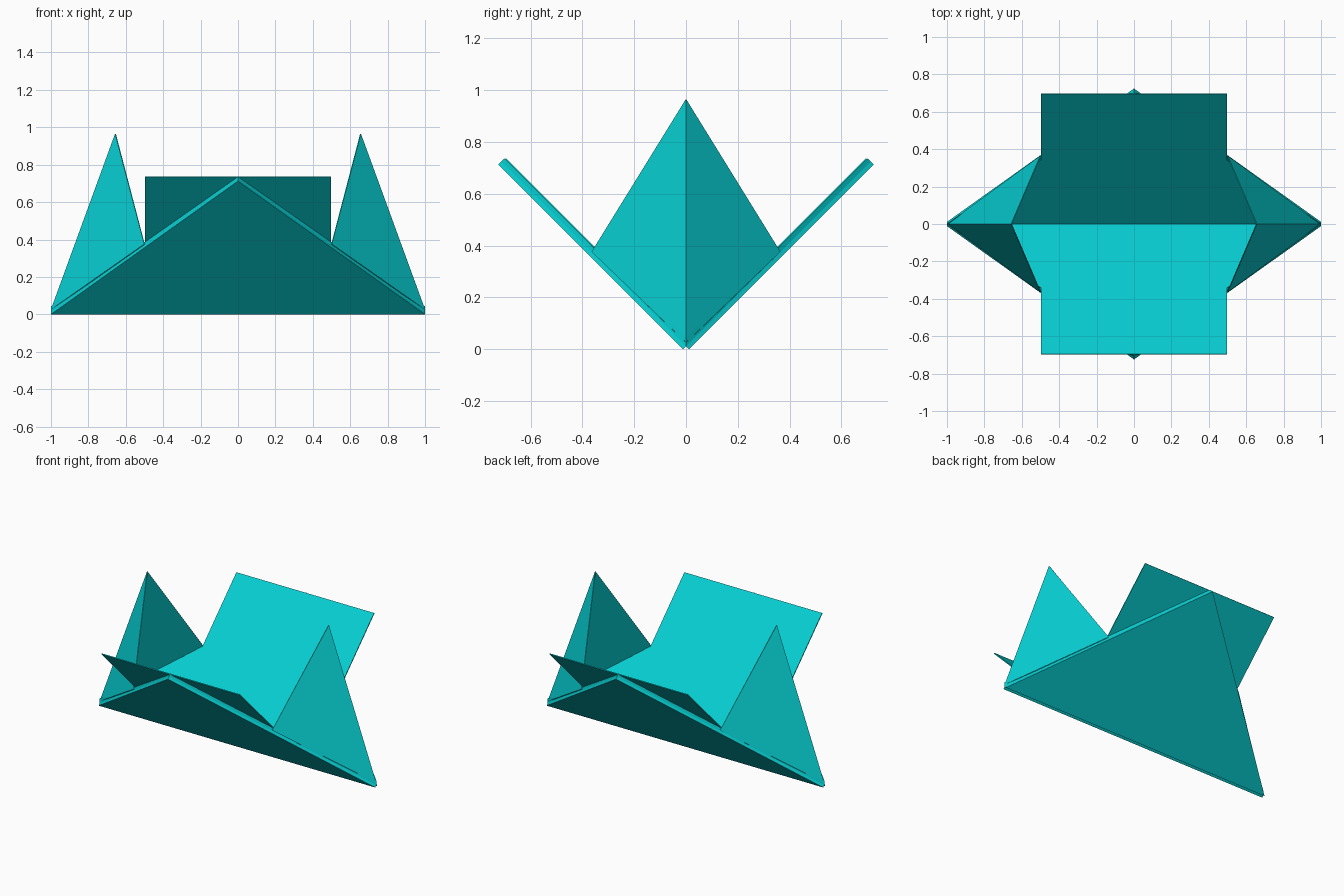
import bpy, bmesh, math
from mathutils import Vector

cube = bpy.data.objects.get("Cube")
if cube:
    bpy.data.objects.remove(cube, do_unlink=True)

# One turquoise paper colour
paper = bpy.data.materials.new("turquoise paper")
paper.use_nodes = True
colour = (0.002, 0.617, 0.638, 1.0)
paper.diffuse_color = colour
bsdf = next(n for n in paper.node_tree.nodes if n.type == 'BSDF_PRINCIPLED')
bsdf.inputs["Base Color"].default_value = colour
bsdf.inputs["Roughness"].default_value = 0.8

R = math.sqrt(0.5)


def slope(x, s, d):
    """Point on the back 45 degree wing: s runs up the slope, d is inward."""
    return Vector((x, (s - d) * R, (s + d) * R))


def add_object(name, verts, faces, mirror):
    mesh = bpy.data.meshes.new(name)
    mesh.from_pydata(verts, [], faces)
    bm = bmesh.new()
    bm.from_mesh(mesh)
    bmesh.ops.recalc_face_normals(bm, faces=bm.faces[:])
    bm.to_mesh(mesh)
    bm.free()
    mesh.materials.append(paper)
    obj = bpy.data.objects.new(name, mesh)
    bpy.context.collection.objects.link(obj)
    mod = obj.modifiers.new("mirror", 'MIRROR')
    mod.use_axis = mirror
    mod.use_mirror_merge = False
    return obj


def sheet(name, outline, d0, d1):
    """Flat slab of paper on the wing, mirrored to the front."""
    n = len(outline)
    verts = [slope(x, max(s, d), d) for d in (d0, d1) for x, s in outline]
    faces = [tuple(range(n)), tuple(range(n, 2 * n))]
    faces += [(i, (i + 1) % n, (i + 1) % n + n, i + n) for i in range(n)]
    return add_object(name, verts, faces, (False, True, False))


# Folded triangular layers on the outside of both wings
triangle = [(-1, 0.008), (1, 0.008), (0, 1.016)]
sheet("outer_triangle_layers", triangle, -0.008, 0.008)
sheet("inner_triangle_layers", triangle, 0.008, 0.024)

# Inner lining that continues up into the rectangular wing
lining = [(-1, 0.008), (1, 0.008), (0.498, 0.512), (0.498, 1.012),
          (-0.498, 1.012), (-0.498, 0.512)]
sheet("rectangular_wing", lining, 0.024, 0.030)

# Pointed end flaps, each two triangles meeting at an outer ridge
flap = add_object(
    "end_flap",
    [(0.998, 0, 0.025), (0.655, 0, 0.965), (0.5, -0.363, 0.375), (0.5, 0.363, 0.375)],
    [(0, 1, 2), (0, 3, 1)], (True, False, False))
thick = flap.modifiers.new("paper thickness", 'SOLIDIFY')
thick.thickness = 0.005
thick.offset = 0
